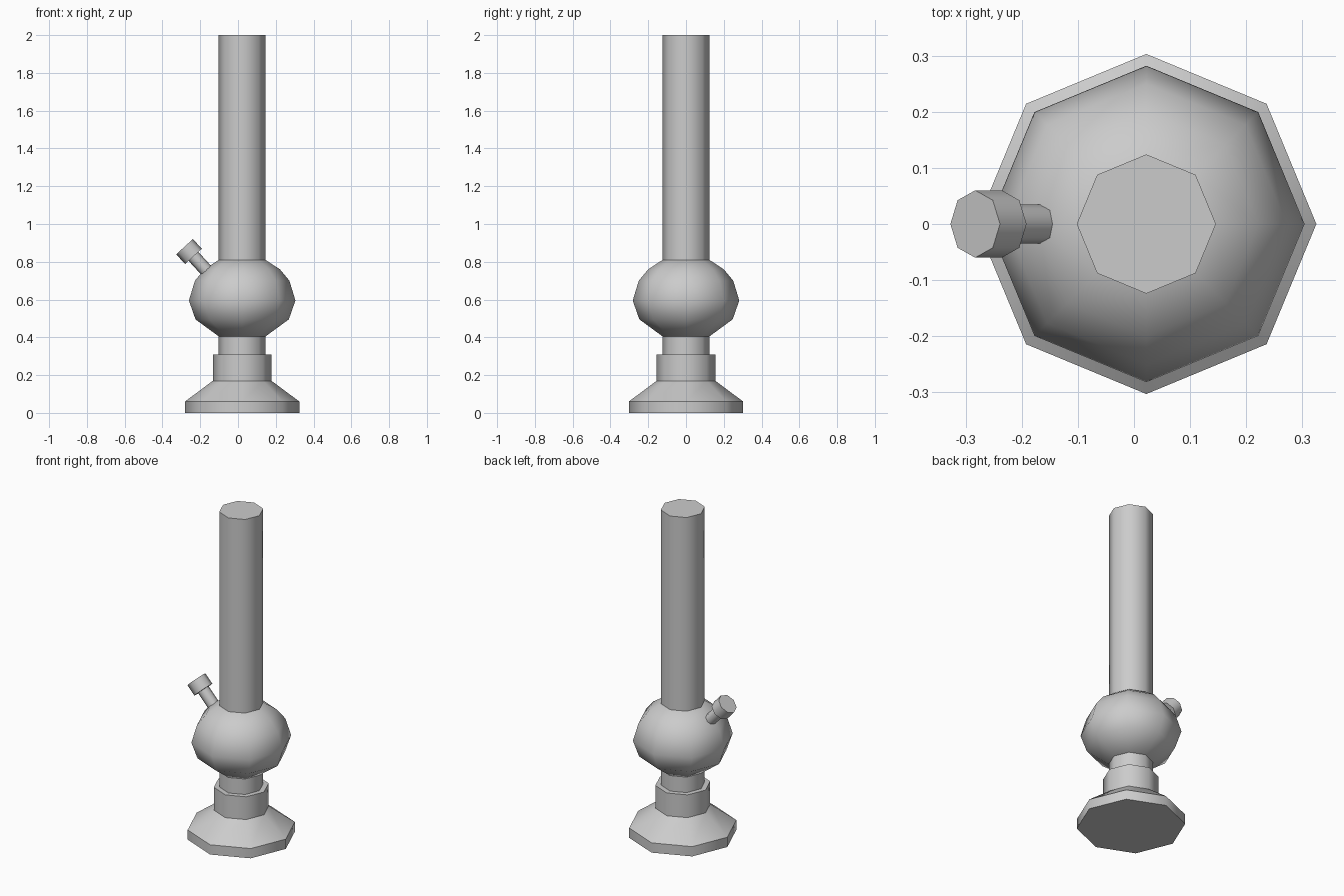
import bpy
import bmesh
from math import cos, sin, tau, radians
from mathutils import Vector

SIDES = 8
AXIS_X = 0.022

cube = bpy.data.objects.get("Cube")
if cube:
    bpy.data.objects.remove(cube, do_unlink=True)

grey = bpy.data.materials.new("plain grey")
grey.use_nodes = True
colour = (0.6, 0.6, 0.6, 1)
grey.diffuse_color = colour
grey.node_tree.nodes["Principled BSDF"].inputs["Base Color"].default_value = colour


def lathe(name, profile, origin, axis=Vector((0, 0, 1))):
    """Turn a (radius, height) profile into a capped eight-sided solid."""
    bm = bmesh.new()
    rings = []
    for radius, height in profile:
        rings.append([bm.verts.new((radius * cos(tau * i / SIDES),
                                    radius * sin(tau * i / SIDES), height))
                      for i in range(SIDES)])
    for low, high in zip(rings, rings[1:]):
        for i in range(SIDES):
            j = (i + 1) % SIDES
            bm.faces.new((low[i], low[j], high[j], high[i]))
    bm.faces.new(rings[0][::-1])
    bm.faces.new(rings[-1])
    bmesh.ops.recalc_face_normals(bm, faces=bm.faces)
    mesh = bpy.data.meshes.new(name)
    bm.to_mesh(mesh)
    bm.free()
    mesh.materials.append(grey)
    obj = bpy.data.objects.new(name, mesh)
    bpy.context.collection.objects.link(obj)
    obj.location = origin
    obj.rotation_mode = "QUATERNION"
    obj.rotation_quaternion = Vector((0, 0, 1)).rotation_difference(axis)
    bpy.ops.object.select_all(action="DESELECT")
    obj.select_set(True)
    bpy.context.view_layer.objects.active = obj
    bpy.ops.object.shade_smooth_by_angle(angle=radians(50))
    return obj


# Flared foot with its collar
centre = Vector((AXIS_X, 0, 0))
lathe("base", [(0.303, 0), (0.303, 0.06), (0.155, 0.17), (0.155, 0.31)], centre)

# Neck, round chamber and tall tube
lathe("neck", [(0.124, 0.3), (0.124, 0.405)], centre)
lathe("chamber", [(0.124, 0.405), (0.247, 0.495), (0.282, 0.595),
                  (0.25, 0.7), (0.2, 0.76), (0.124, 0.81)], centre)
lathe("tube", [(0.124, 0.81), (0.124, 2.0)], centre)

# Slanted side stem and its cup
slant = Vector((-0.676, 0, 0.737)).normalized()
cup_top = Vector((-0.283, 0, 0.88))
lathe("side_cup", [(0.06, -0.07), (0.06, 0)], cup_top, slant)
lathe("side_stem", [(0.035, -0.24), (0.035, -0.06)], cup_top, slant)
